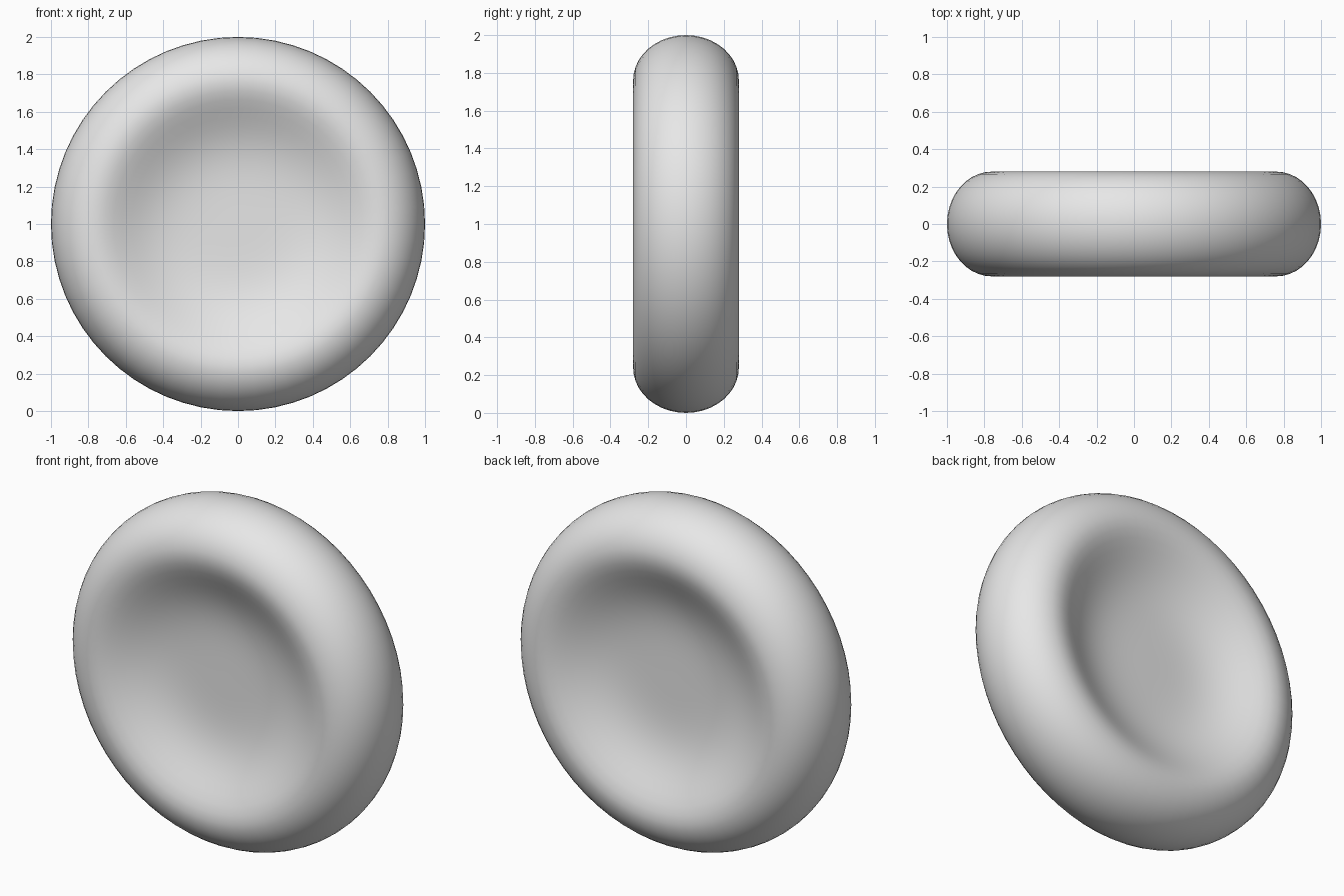
import bpy, bmesh, math
from mathutils import Vector

cube = bpy.data.objects.get("Cube")
if cube:
    bpy.data.objects.remove(cube)

SEGMENTS = 64
RIM, HALF, DISH = 0.76, 0.28, 0.115   # rim crest radius, half thickness, half thickness at centre

mat = bpy.data.materials.new("pale grey")
mat.use_nodes = True
colour = (0.8, 0.8, 0.8, 1)
mat.diffuse_color = colour
mat.node_tree.nodes["Principled BSDF"].inputs["Base Color"].default_value = colour


def dish_height(r):
    """Half thickness inside the rim: shallow bowl rising steeply to the crest."""
    s = (r / RIM) ** 2.15
    return DISH + (HALF - DISH) * s * s * (3 - 2 * s)


# Half profile from the dish centre, over the crest, to the outer edge
half = [(RIM * i / 16, dish_height(RIM * i / 16)) for i in range(16)]
for i in range(11):
    a = math.pi / 2 * (1 - i / 10)
    half.append((RIM + (1 - RIM) * math.cos(a), HALF * math.sin(a)))
profile = half + [(r, -y) for r, y in reversed(half[:-1])]

# Spin the profile about the y axis into a biconcave disc
bm = bmesh.new()
verts = [bm.verts.new((r, y, 0)) for r, y in profile]
edges = [bm.edges.new(pair) for pair in zip(verts, verts[1:])]
bmesh.ops.spin(bm, geom=verts + edges, cent=(0, 0, 0), axis=(0, 1, 0),
               angle=math.tau, steps=SEGMENTS, use_duplicate=False)
bmesh.ops.remove_doubles(bm, verts=bm.verts, dist=0.0005)
bmesh.ops.recalc_face_normals(bm, faces=bm.faces)
bmesh.ops.translate(bm, verts=bm.verts, vec=Vector((0, 0, 1)))
for face in bm.faces:
    face.smooth = True

mesh = bpy.data.meshes.new("biconcave_disc")
bm.to_mesh(mesh)
bm.free()
mesh.materials.append(mat)
disc = bpy.data.objects.new("biconcave_disc", mesh)
bpy.context.collection.objects.link(disc)
